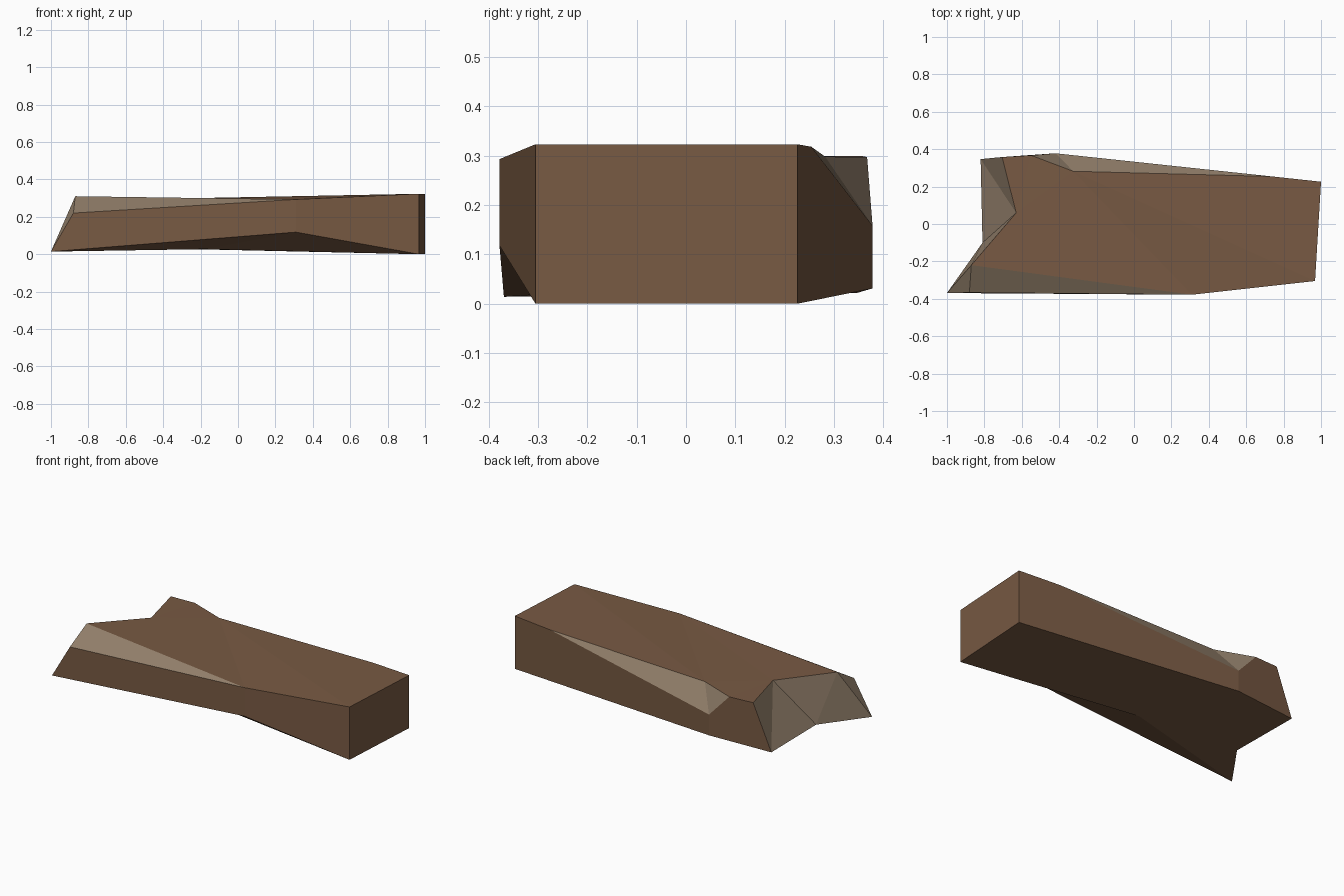
import bpy, bmesh

if "Cube" in bpy.data.objects:
    bpy.data.objects.remove(bpy.data.objects["Cube"])


def material(name, rgb):
    m = bpy.data.materials.new(name)
    m.diffuse_color = (*rgb, 1)
    m.use_nodes = True
    m.node_tree.nodes["Principled BSDF"].inputs["Base Color"].default_value = m.diffuse_color
    return m


# Corners of the broken plank: capitals on the top, lower case on the underside
corners = {
    "E": (0.968, -0.305, 0.323), "e": (0.968, -0.305, 0.0),     # sawn end, front
    "R": (1.0, 0.226, 0.323), "r": (1.0, 0.226, 0.0),           # sawn end, back
    "M": (0.31, -0.378, 0.293), "m": (0.31, -0.378, 0.118),     # bend in front side
    "F": (-0.88, -0.367, 0.22), "t": (-1.0, -0.369, 0.014),     # splintered tip
    "A": (-0.87, -0.22, 0.31), "N": (-0.63, 0.06, 0.302),       # broken top rim
    "K": (-0.705, 0.358, 0.299), "J": (-0.55, 0.367, 0.297),
    "n": (-0.81, -0.10, 0.018), "l": (-0.82, 0.347, 0.022),     # broken bottom rim
    "B": (-0.42, 0.378, 0.158), "b": (-0.42, 0.378, 0.031),     # bend in back side
    "C": (-0.325, 0.282, 0.298), "H": (0.74, 0.254, 0.318),     # chip along back edge
    "p": (-0.18, -0.17, 0.027),                                 # bevel on underside
}
# Weathered outer skin and the paler exposed wood
skin = ["ERre", "MEem", "FMmt", "RHBbr", "BJKlb",               # sides
        "AMN", "NMC", "NCJ", "NJK", "MEC", "CEH", "EHR",        # top
        "tnp", "nlb", "nbp", "tpm", "mpe", "pbe", "bre"]        # underside
exposed = ["AFM", "HCB", "CJB",                                 # edge chips
           "KNl", "Nnl", "NAn", "Atn", "AFt"]                   # broken end

bm = bmesh.new()
verts = {k: bm.verts.new(p) for k, p in corners.items()}
for index, group in enumerate((skin, exposed)):
    for loop in group:
        bm.faces.new([verts[k] for k in loop]).material_index = index
bmesh.ops.recalc_face_normals(bm, faces=bm.faces)

mesh = bpy.data.meshes.new("broken_plank")
bm.to_mesh(mesh)
bm.free()
mesh.materials.append(material("brown wood", (0.188, 0.102, 0.056)))
mesh.materials.append(material("pale exposed wood", (0.29, 0.215, 0.147)))
plank = bpy.data.objects.new("broken_plank", mesh)
bpy.context.collection.objects.link(plank)
